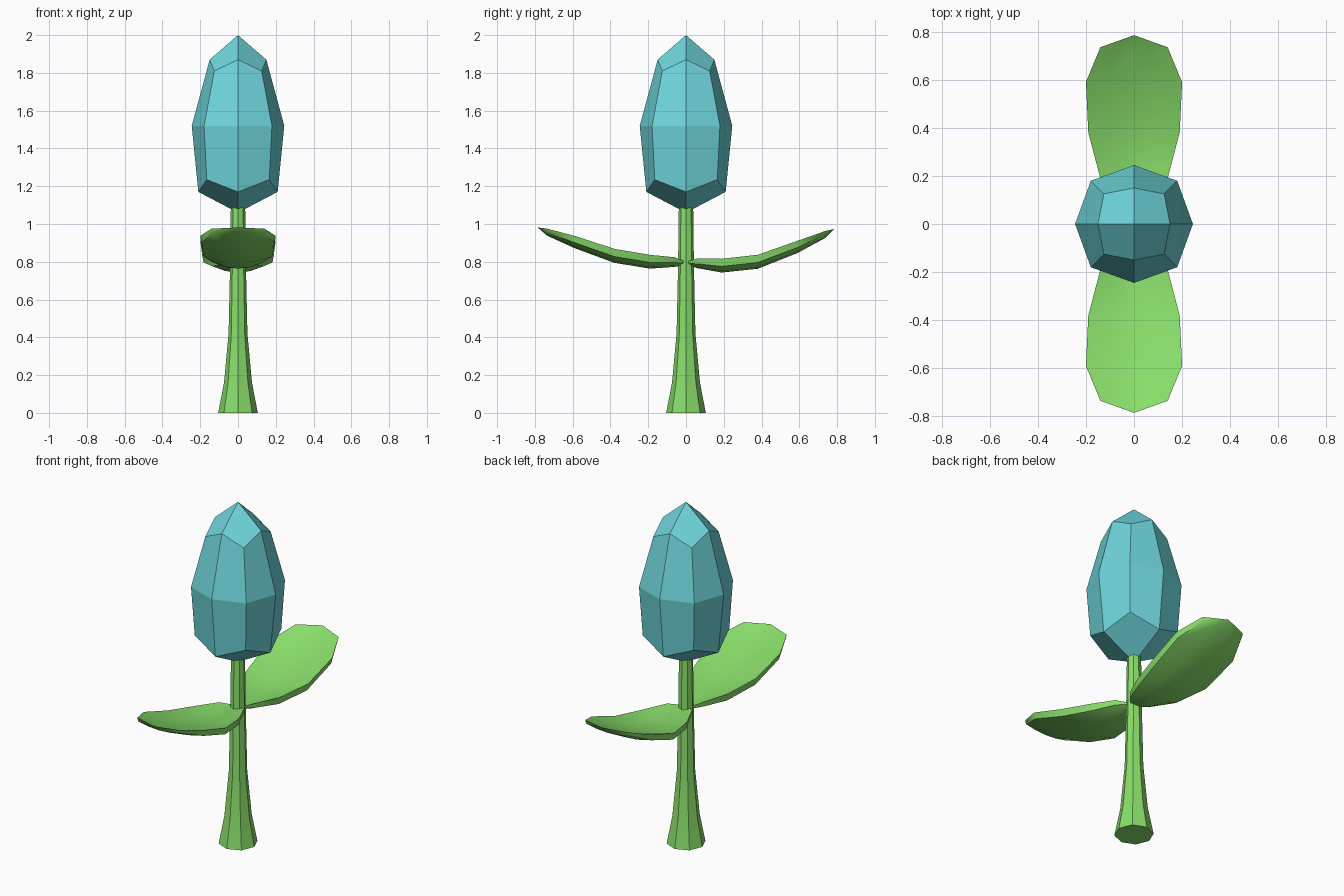
import bpy, bmesh, math

cube = bpy.data.objects.get("Cube")
if cube:
    bpy.data.objects.remove(cube, do_unlink=True)


def material(name, color):
    mat = bpy.data.materials.new(name)
    mat.use_nodes = True
    mat.diffuse_color = (*color, 1)
    mat.node_tree.nodes["Principled BSDF"].inputs["Base Color"].default_value = (*color, 1)
    return mat


green = material("leaf green", (0.25, 0.73, 0.145))
blue = material("petal turquoise", (0.155, 0.66, 0.70))


def build(name, bm, mat, smooth_angle=None):
    bmesh.ops.recalc_face_normals(bm, faces=bm.faces[:])
    mesh = bpy.data.meshes.new(name)
    bm.to_mesh(mesh)
    bm.free()
    mesh.materials.append(mat)
    obj = bpy.data.objects.new(name, mesh)
    bpy.context.collection.objects.link(obj)
    if smooth_angle:
        bpy.ops.object.select_all(action='DESELECT')
        obj.select_set(True)
        bpy.context.view_layer.objects.active = obj
        bpy.ops.object.shade_smooth_by_angle(angle=math.radians(smooth_angle))
    return obj


def loft(bm, sections):
    """Join equal loops of points with quads and return the vertex rings."""
    rings = [[bm.verts.new(p) for p in loop] for loop in sections]
    for a, b in zip(rings, rings[1:]):
        for i in range(len(a)):
            j = (i + 1) % len(a)
            bm.faces.new((a[i], a[j], b[j], b[i]))
    return rings


def octagon(on_axis, z_axis, diagonal=None, z_diagonal=None):
    """Eight points; the diagonal ones may have their own radius and height."""
    points = []
    for i in range(8):
        odd = i % 2 and diagonal is not None
        r, z = (diagonal, z_diagonal) if odd else (on_axis, z_axis)
        a = math.tau * i / 8
        points.append((r * math.cos(a), r * math.sin(a), z))
    return points


# Stem: flared octagonal column
bm = bmesh.new()
rings = loft(bm, [octagon(r, z) for r, z in
                  ((0.105, 0), (0.074, 0.16), (0.05, 0.42), (0.042, 0.78), (0.038, 1.1))])
bm.faces.new(rings[0])
bm.faces.new(rings[-1])
build("stem", bm, green, 30)

# Bud: faceted, with four kite faces closing each end
bm = bmesh.new()
rings = loft(bm, [octagon(0.21, 1.17, 0.234, 1.235),
                  octagon(0.245, 1.52, 0.254, 1.52),
                  octagon(0.15, 1.87, 0.177, 1.81)])
for ring, z in ((rings[0], 1.06), (rings[-1], 2.0)):
    pole = bm.verts.new((0, 0, z))
    for i in range(0, 8, 2):
        bm.faces.new((pole, ring[i], ring[i + 1], ring[(i + 2) % 8]))
build("flower_bud", bm, blue)

# Leaf stations: distance from stem, half width, rim height, belly height
STATIONS = ((0.0, 0.025, 0.80, 0.785), (0.06, 0.08, 0.817, 0.766),
            (0.19, 0.14, 0.816, 0.743), (0.38, 0.19, 0.837, 0.763),
            (0.59, 0.20, 0.911, 0.846), (0.735, 0.14, 0.962, 0.925))


def leaf(name, side, lift):
    def raised(y):
        return lift * math.sin(math.pi * y / 0.85)

    sections = []
    for y, width, rim, belly in STATIONS:
        thick = 0.55 * (rim - belly)
        rise = rim - belly - thick
        base = belly + raised(y)
        top = [(f * width, side * y, base + thick + rise * f * f)
               for f in (-1, -0.5, 0, 0.5, 1)]
        under = [(f * width * 0.96, side * y, base + rise * f * f)
                 for f in (1, 0.5, 0, -0.5, -1)]
        sections.append(top + under)
    bm = bmesh.new()
    rings = loft(bm, sections)
    bm.faces.new(rings[0])
    tip = bm.verts.new((0, side * 0.785, 0.974 + raised(0.785)))
    last = rings[-1]
    for i in range(len(last)):
        bm.faces.new((last[i], last[(i + 1) % len(last)], tip))
    build(name, bm, green, 45)


leaf("back_leaf", 1, 0)
leaf("front_leaf", -1, 0.032)
